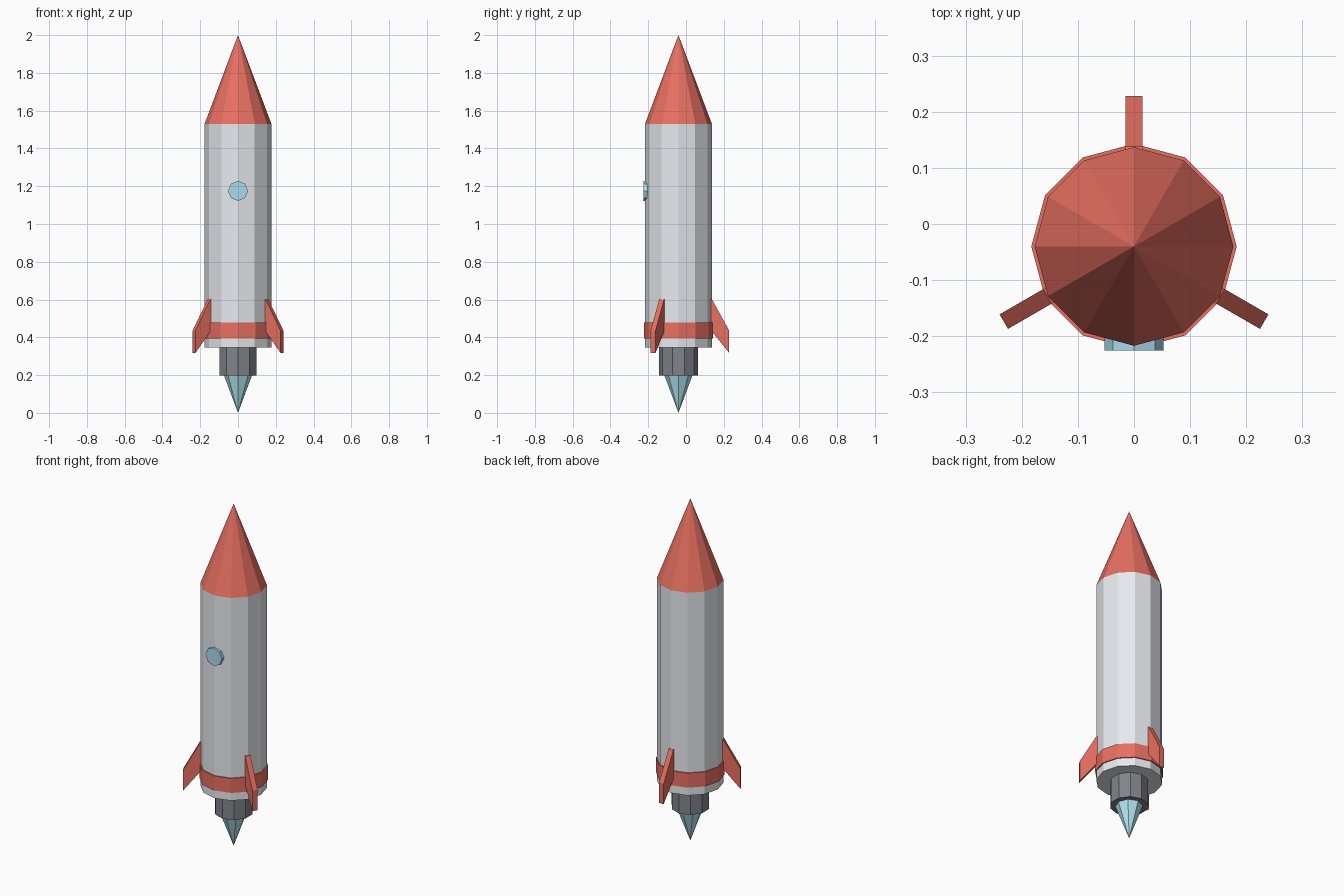
import bpy, math

if "Cube" in bpy.data.objects:
    bpy.data.objects.remove(bpy.data.objects["Cube"])

AXIS_Y = -0.04  # rocket's long axis


def material(name, rgb):
    m = bpy.data.materials.new(name)
    m.diffuse_color = (*rgb, 1)
    m.use_nodes = True
    m.node_tree.nodes["Principled BSDF"].inputs["Base Color"].default_value = m.diffuse_color
    return m


RED = material("red", (0.80, 0.16, 0.12))
WHITE = material("light_grey", (0.80, 0.82, 0.86))
DARK = material("dark_grey", (0.22, 0.23, 0.26))
CYAN = material("flame_cyan", (0.45, 0.80, 0.90))
BLUE = material("glass_blue", (0.40, 0.70, 0.85))


def tube(name, sides, r_bottom, r_top, z0, z1, mat):
    """Upright flat-faced cylinder or cone on the rocket's axis."""
    bpy.ops.mesh.primitive_cone_add(vertices=sides, radius1=r_bottom, radius2=r_top,
                                    depth=z1 - z0, location=(0, AXIS_Y, (z0 + z1) / 2))
    ob = bpy.context.object
    ob.name = name
    ob.data.materials.append(mat)
    return ob


def fin(name, angle):
    """Swept fin: side profile (radius, z) given thickness, turned about the axis."""
    profile = [(0.165, 0.605), (0.178, 0.60), (0.268, 0.437), (0.268, 0.318),
               (0.178, 0.43), (0.165, 0.44)]
    n, half = len(profile), 0.015
    verts = [(r, t, z) for t in (-half, half) for r, z in profile]
    faces = [tuple(range(n - 1, -1, -1))[::-1], tuple(range(2 * n - 1, n - 1, -1))]
    faces += [(i, i + n, (i + 1) % n + n, (i + 1) % n) for i in range(n)]
    mesh = bpy.data.meshes.new(name)
    mesh.from_pydata(verts, [], [f[::-1] for f in faces])
    mesh.materials.append(RED)
    ob = bpy.data.objects.new(name, mesh)
    ob.location = (0, AXIS_Y, 0)
    ob.rotation_euler.z = math.radians(angle)
    bpy.context.collection.objects.link(ob)


# Hull, from bottom to top
tube("flame", 8, 0.0, 0.075, 0.0, 0.20, CYAN)
tube("nozzle", 10, 0.103, 0.103, 0.197, 0.345, DARK)
tube("body", 12, 0.177, 0.177, 0.345, 1.53, WHITE)
tube("band", 12, 0.183, 0.183, 0.393, 0.478, RED)
tube("nose_cone", 12, 0.177, 0.0, 1.53, 2.0, RED)

# Porthole on the front
bpy.ops.mesh.primitive_cylinder_add(vertices=8, radius=0.053, depth=0.04,
                                    location=(0, -0.205, 1.175),
                                    rotation=(math.pi / 2, 0, 0))
window = bpy.context.object
window.name = "window"
window.data.materials.append(BLUE)

# Three fins
for i, a in enumerate((90, 210, 330)):
    fin(f"fin_{i + 1}", a)
